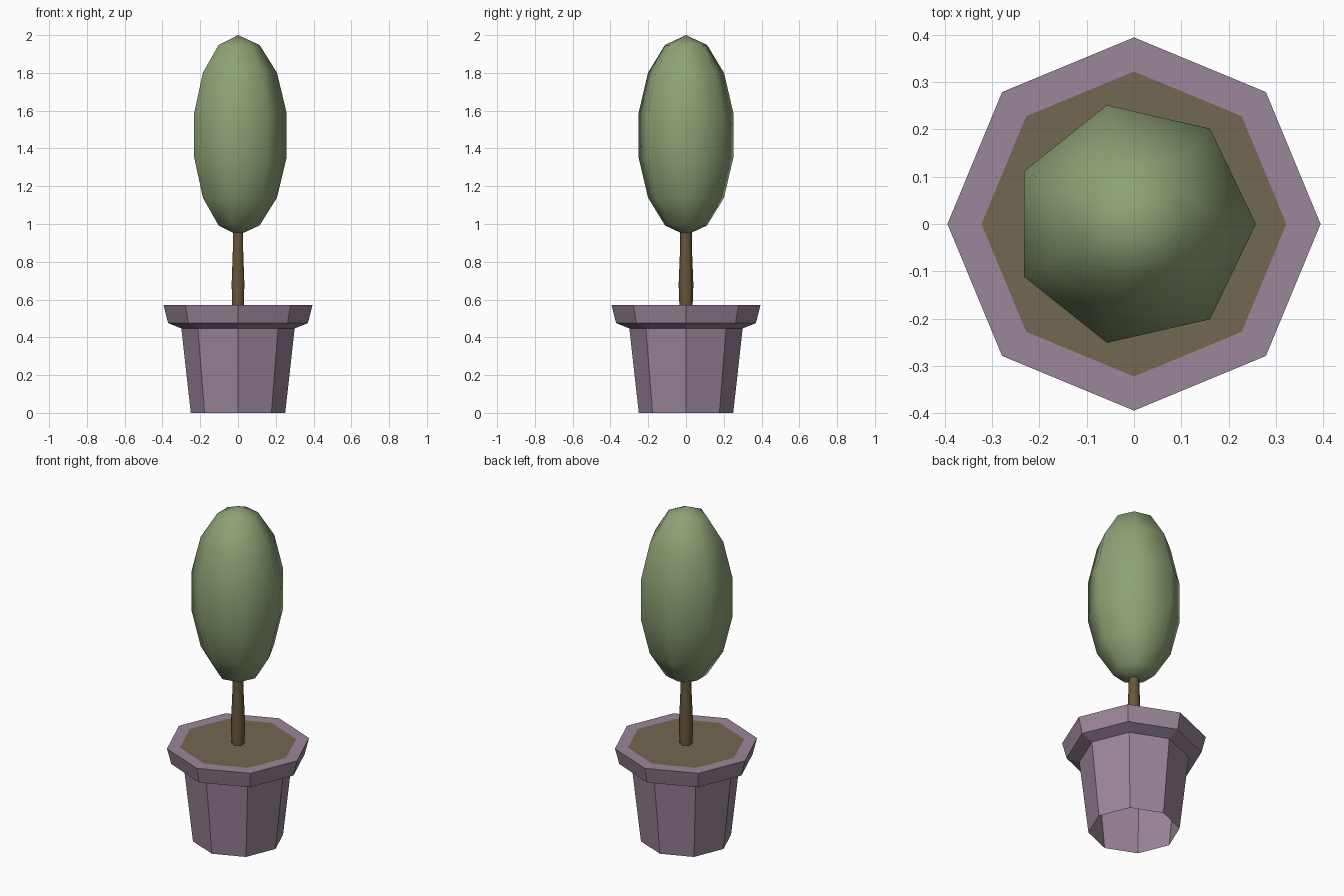
import bpy, bmesh
from math import sin, cos, pi

if "Cube" in bpy.data.objects:
    bpy.data.objects.remove(bpy.data.objects["Cube"])


def material(name, color):
    m = bpy.data.materials.new(name)
    m.diffuse_color = (*color, 1)
    m.use_nodes = True
    m.node_tree.nodes["Principled BSDF"].inputs["Base Color"].default_value = m.diffuse_color
    return m


def lathe(name, profile, sides, mat, phase=0.0, smooth=False):
    """Spin (radius, z) points about z; zero radius becomes a pole."""
    bm = bmesh.new()
    rings = []
    for r, z in profile:
        n = sides if r > 0 else 1
        rings.append([bm.verts.new((r * cos(phase + 2 * pi * i / sides),
                                    r * sin(phase + 2 * pi * i / sides), z))
                      for i in range(n)])
    for a, b in zip(rings, rings[1:]):
        for i in range(sides):
            j = (i + 1) % sides
            quad = [a[i % len(a)], a[j % len(a)], b[j % len(b)], b[i % len(b)]]
            bm.faces.new(list(dict.fromkeys(quad)))
    for f in bm.faces:
        f.smooth = smooth
    me = bpy.data.meshes.new(name)
    bm.to_mesh(me)
    bm.free()
    me.materials.append(mat)
    ob = bpy.data.objects.new(name, me)
    bpy.context.collection.objects.link(ob)
    return ob


clay = material("clay", (0.33, 0.24, 0.32))
earth = material("earth", (0.17, 0.14, 0.085))
bark = material("bark", (0.14, 0.095, 0.04))
green = material("leaf_green", (0.27, 0.36, 0.18))

# Octagonal pot, open underneath, with flared rim
lathe("pot", [(0.25, 0), (0.30, 0.447), (0.37, 0.475),
              (0.394, 0.57), (0.322, 0.57)], 8, clay)

# Soil flush with the rim
lathe("soil", [(0.322, 0.57), (0, 0.57)], 8, earth)

# Slightly bulging six-sided trunk
lathe("trunk", [(0.035, 0.565), (0.039, 0.68), (0.031, 0.88), (0.031, 0.97)],
      6, bark, pi / 2, True)

# Seven-sided stretched ball of leaves
lathe("foliage", [(0.264 * sin(pi * k / 7) if 0 < k < 7 else 0,
                   1.47 - 0.53 * cos(pi * k / 7)) for k in range(8)],
      7, green, 0, True)
